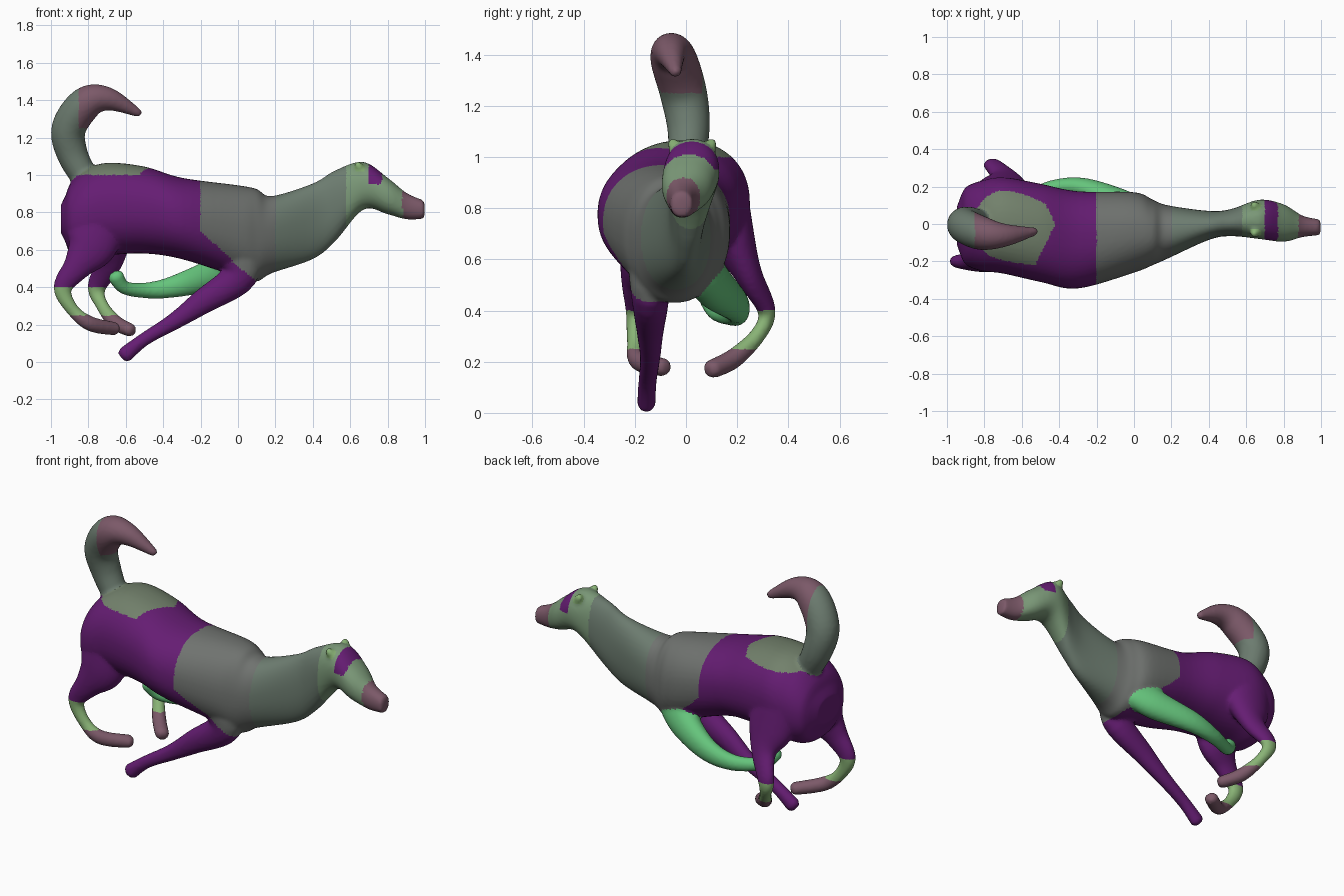
import bpy, bmesh, math
from mathutils import Vector
from mathutils.bvhtree import BVHTree

if "Cube" in bpy.data.objects:
    bpy.data.objects.remove(bpy.data.objects["Cube"])


def spline(pts, n=6):
    # Catmull-Rom through rows of numbers
    out = []
    p = [pts[0]] + pts + [pts[-1]]
    for i in range(1, len(p) - 2):
        for k in range(n):
            t = k / n
            out.append([b + 0.5 * t * (c - a + t * (2 * a - 5 * b + 4 * c - d + t * (3 * (b - c) + d - a)))
                        for a, b, c, d in zip(p[i - 1], p[i], p[i + 1], p[i + 2])])
    return out + [list(pts[-1])]


def loft(rows, fixed=None, seg=28, power=1.0):
    # rows: x, y, z, sideways radius, in-plane radius; ends are domed
    rows = spline(rows)
    bm = bmesh.new()
    rings = []
    last = len(rows) - 1

    def ring(c, side, up, rs, ru):
        vs = []
        for k in range(seg):
            ca, sa = math.cos(math.tau * k / seg), math.sin(math.tau * k / seg)
            ca = math.copysign(abs(ca) ** power, ca)
            sa = math.copysign(abs(sa) ** power, sa)
            vs.append(bm.verts.new(c + side * (rs * ca) + up * (ru * sa)))
        rings.append(vs)

    for i, r in enumerate(rows):
        c = Vector(r[:3])
        t = fixed or (Vector(rows[min(i + 1, last)][:3]) - Vector(rows[max(i - 1, 0)][:3])).normalized()
        side = (Vector((0, 1, 0)) - t * t.y).normalized()
        up = t.cross(side)
        rs, ru = r[3:]
        dome = t * (min(rs, ru) * (0.2 if fixed else 0.6))
        if i == 0:
            ring(c - dome, side, up, rs * 0.6, ru * 0.6)
        ring(c, side, up, rs, ru)
        if i == last:
            ring(c + dome, side, up, rs * 0.6, ru * 0.6)
    for a, b in zip(rings, rings[1:]):
        for k in range(seg):
            j = (k + 1) % seg
            bm.faces.new((a[k], a[j], b[j], b[k]))
    bm.faces.new(rings[0][::-1])
    bm.faces.new(rings[-1])
    bmesh.ops.recalc_face_normals(bm, faces=bm.faces)
    return bm


def limb(path, radii):
    return loft([p + r for p, r in zip(path, radii)])


parts = {}

# Trunk, neck and head as slices: x, y low, y high, z low, z high
slices = [(-.922, -.18, .16, .64, .89), (-.895, -.22, .2, .58, .955), (-.82, -.25, .23, .55, 1.025),
          (-.7, -.265, .25, .57, 1.065), (-.5, -.31, .215, .58, 1.045), (-.3, -.345, .175, .55, .985),
          (0, -.26, .17, .455, .945), (.1, -.22, .13, .43, .925), (.18, -.185, .1, .475, .887),
          (.4, -.085, .07, .55, .955), (.52, -.065, .08, .645, 1.025), (.67, -.08, .13, .815, 1.07),
          (.8, -.095, .105, .79, .985), (.9, -.07, .045, .763, .905), (.99, -.06, .025, .765, .865)]
parts["trunk"] = loft([(x, (a + b) / 2, (c + d) / 2, (b - a) / 2, (d - c) / 2) for x, a, b, c, d in slices],
                      Vector((1, 0, 0)), 48, 0.9)

# Curled tail
tail = [(-.81, 0, .97, .07), (-.885, .01, 1.11, .083), (-.905, -.01, 1.25, .092),
        (-.81, -.05, 1.385, .09), (-.69, -.06, 1.405, .062), (-.53, -.04, 1.33, .022)]
parts["tail"] = loft([t + (t[3],) for t in tail])

# Hind legs share one thickness profile, thigh to hoof
hind = [(.1, .16), (.08, .135), (.052, .077), (.035, .05), (.031, .034), (.038, .04), (.04, .036)]
parts["right_hind_leg"] = limb([(-.76, -.15, .75), (-.785, -.18, .62), (-.86, -.2, .51), (-.937, -.2, .395),
                                (-.885, -.2, .28), (-.79, -.185, .205), (-.66, -.09, .178)], hind)
parts["left_hind_leg"] = limb([(-.72, .15, .8), (-.7, .195, .65), (-.695, .25, .53), (-.755, .315, .4),
                               (-.73, .285, .31), (-.66, .19, .215), (-.575, .1, .17)], hind)

# Front legs share one thickness profile, shoulder to hoof
front = [(.08, .13), (.075, .095), (.053, .067), (.04, .046), (.036, .036), (.036, .044)]
parts["right_front_leg"] = limb([(-.02, -.15, .62), (.01, -.14, .465), (-.19, -.14, .322), (-.34, -.14, .218),
                                 (-.5, -.15, .122), (-.607, -.155, .037)], front)
parts["left_front_leg"] = limb([(0, .06, .56), (-.08, .115, .49), (-.28, .195, .42), (-.45, .19, .385),
                                (-.6, .12, .395), (-.655, .08, .46)], front)

# Small blunt ears mirrored about the head centre
for side, s in (("right", -1), ("left", 1)):
    parts[side + "_ear"] = loft([(.66, .025 + s * .055, 1.02, .035, .035),
                                 (.64, .025 + s * .08, 1.058, .02, .018)])

# Fuse everything into one smooth skin
trees = {n: BVHTree.FromBMesh(b) for n, b in parts.items()}
joined = bmesh.new()
for b in parts.values():
    tmp = bpy.data.meshes.new("tmp")
    b.to_mesh(tmp)
    joined.from_mesh(tmp)
    bpy.data.meshes.remove(tmp)
me = bpy.data.meshes.new("skin_base")
joined.to_mesh(me)
base = bpy.data.objects.new("skin_base", me)
bpy.context.collection.objects.link(base)
rm = base.modifiers.new("fuse", 'REMESH')
rm.mode = 'VOXEL'
rm.voxel_size = 0.011
sm = base.modifiers.new("soften", 'SMOOTH')
sm.factor = 0.5
sm.iterations = 4
bpy.context.view_layer.update()
skin = bpy.data.meshes.new_from_object(base.evaluated_get(bpy.context.evaluated_depsgraph_get()))
bpy.data.objects.remove(base)


def label(c):
    # Body region a point of the skin belongs to
    part = min(trees, key=lambda n: trees[n].find_nearest(c)[3])
    if part == "trunk":
        if c.x > .2:
            if .7 < c.x < .77 and c.z > .95:
                return "brow_patch"
            return "muzzle" if c.x > .88 else "head" if c.x > .58 else "neck"
        if -.86 < c.x < -.42 - abs(c.y) * .5 and c.z > 1.0:
            return "croup"
        return "hindquarters" if c.x < -.2 + max(0, .7 - c.z) * 1.1 else "chest"
    if part == "tail":
        return "tail_tip" if c.x > -.85 and c.z > 1.25 else "tail"
    if part == "right_front_leg" and c.z > .51 - .78 * c.x:
        return "chest"
    if "hind" in part and c.z > .4:
        return part.replace("leg", "thigh")
    if "hind" in part and c.z < .25:
        return part.replace("leg", "foot")
    return part


# Colours by word in the region name
purple, sage, mauve, lime = (.13, .012, .17), (.15, .2, .16), (.2, .1, .14), (.25, .45, .18)
colours = {"muzzle": mauve, "brow": purple, "head": (.2, .32, .19), "neck": sage, "croup": (.17, .22, .15),
           "quarters": purple, "chest": (.16, .17, .16), "tail_tip": mauve, "tail": sage, "thigh": purple,
           "foot": mauve, "hind_leg": lime, "ear": lime, "right_front": purple, "left_front": (.13, .55, .2)}

# Split the skin into named body regions
groups = {}
for p in skin.polygons:
    groups.setdefault(label(p.center), []).append(p)
for name, polys in groups.items():
    idx = {}
    for p in polys:
        for v in p.vertices:
            idx.setdefault(v, len(idx))
    m = bpy.data.meshes.new(name)
    m.from_pydata([skin.vertices[v].co for v in idx], [], [[idx[v] for v in p.vertices] for p in polys])
    m.shade_smooth()
    mat = bpy.data.materials.new(name)
    mat.diffuse_color = (*next(c for k, c in colours.items() if k in name), 1)
    mat.use_nodes = True
    mat.node_tree.nodes["Principled BSDF"].inputs["Base Color"].default_value = mat.diffuse_color
    m.materials.append(mat)
    bpy.context.collection.objects.link(bpy.data.objects.new(name, m))
bpy.data.meshes.remove(skin)
